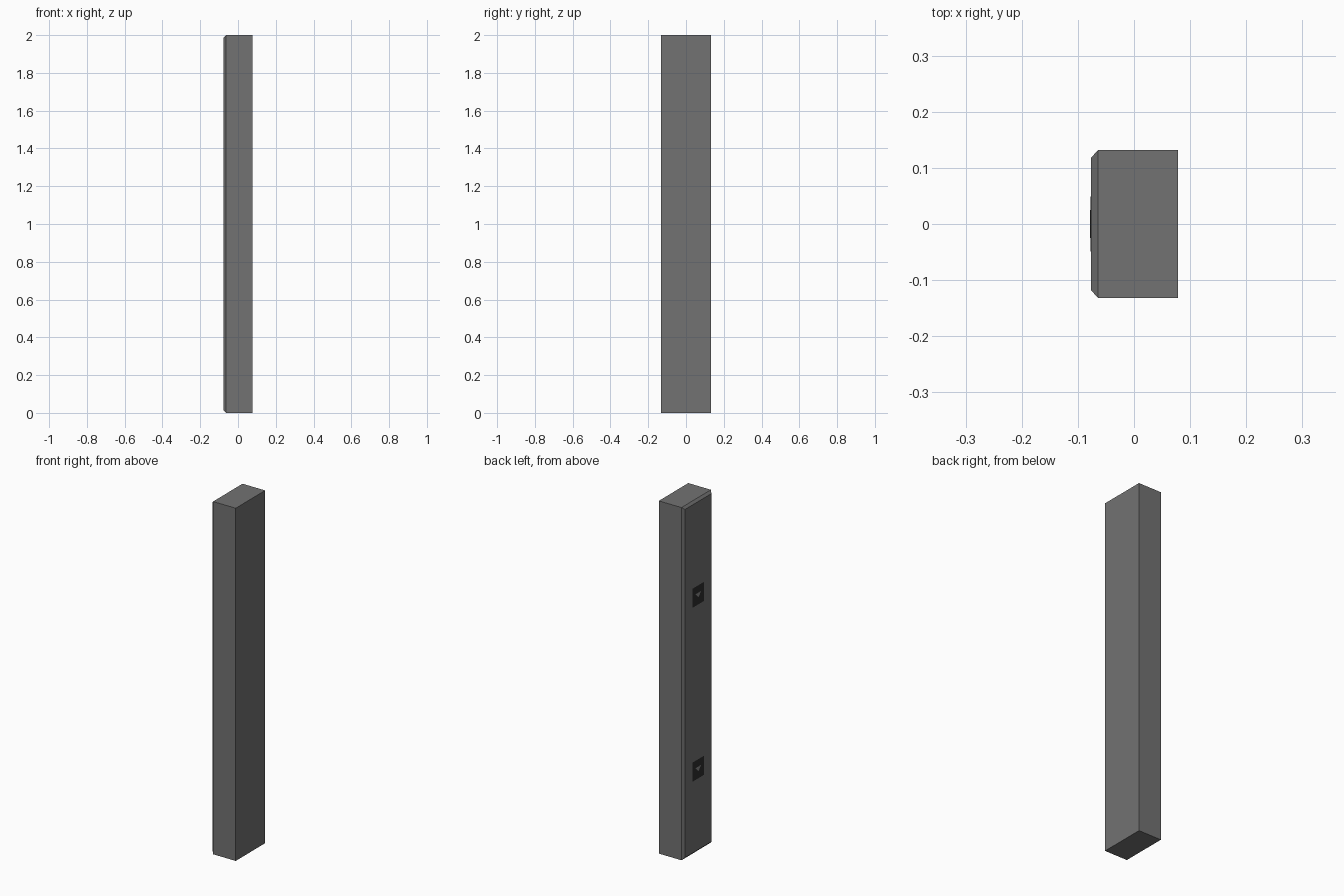
import bpy, bmesh

if "Cube" in bpy.data.objects:
    bpy.data.objects.remove(bpy.data.objects["Cube"])


def material(name, value):
    m = bpy.data.materials.new(name)
    m.diffuse_color = (value, value, value, 1)
    m.use_nodes = True
    m.node_tree.nodes["Principled BSDF"].inputs["Base Color"].default_value = m.diffuse_color
    return m


def loft(name, sections, mat):
    """Join outlines [(x, [(y, z), ...]), ...] into a closed solid along x."""
    bm = bmesh.new()
    rings = [[bm.verts.new((x, y, z)) for y, z in pts] for x, pts in sections]
    n = len(rings[0])
    for a, b in zip(rings, rings[1:]):
        for i in range(n):
            j = (i + 1) % n
            bm.faces.new((a[i], a[j], b[j], b[i]))
    bm.faces.new(rings[0])
    bm.faces.new(rings[-1])
    bmesh.ops.recalc_face_normals(bm, faces=bm.faces)
    mesh = bpy.data.meshes.new(name)
    bm.to_mesh(mesh)
    bm.free()
    obj = bpy.data.objects.new(name, mesh)
    bpy.context.collection.objects.link(obj)
    mesh.materials.append(mat)
    return obj


def rect(hy, hz, zc):
    return [(-hy, zc - hz), (hy, zc - hz), (hy, zc + hz), (-hy, zc + hz)]


grey = material("body_grey", 0.17)
dark = material("plate_dark", 0.027)
light = material("marker_grey", 0.25)

# Tall column with a chamfered rim around its left face
FACE = -0.0765
loft("column", [(0.078, rect(0.132, 1.0, 1.0)),
                (-0.064, rect(0.132, 1.0, 1.0)),
                (FACE, rect(0.118, 0.987, 1.0))], grey)

# Two thin dark plates, each with a small raised triangular marker
for label, z in (("lower", 0.472), ("upper", 1.458)):
    loft(label + "_plate", [(FACE + 0.002, rect(0.051, 0.054, z)),
                            (FACE - 0.0003, rect(0.051, 0.054, z)),
                            (FACE - 0.001, rect(0.045, 0.048, z))], dark)
    triangle = [(-0.025, z + 0.013), (0.025, z + 0.013), (0, z - 0.014)]
    loft(label + "_marker", [(FACE - 0.0005, triangle),
                             (-0.078, triangle)], light)
